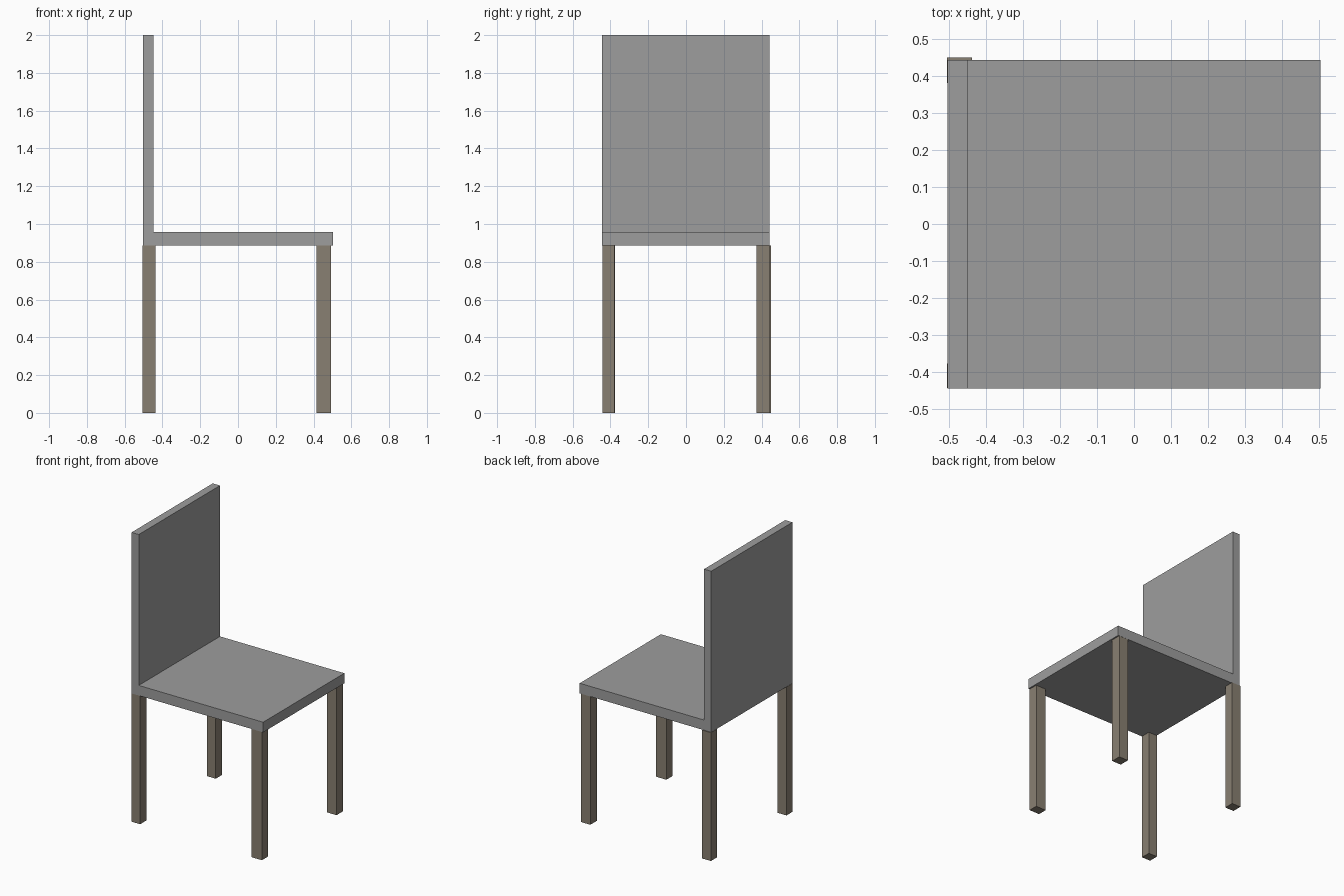
import bpy
import bmesh

if "Cube" in bpy.data.objects:
    bpy.data.objects.remove(bpy.data.objects["Cube"])


def material(name, rgb):
    m = bpy.data.materials.new(name)
    m.diffuse_color = (*rgb, 1.0)
    m.use_nodes = True
    m.node_tree.nodes["Principled BSDF"].inputs["Base Color"].default_value = m.diffuse_color
    return m


grey = material("grey", (0.34, 0.34, 0.34))
taupe = material("taupe", (0.25, 0.215, 0.168))


def prism(name, profile, direction, mat):
    """Extrude a planar profile along a direction into a closed solid."""
    bm = bmesh.new()
    face = bm.faces.new([bm.verts.new(p) for p in profile])
    out = bmesh.ops.extrude_face_region(bm, geom=[face], use_keep_orig=True)
    moved = [g for g in out["geom"] if isinstance(g, bmesh.types.BMVert)]
    bmesh.ops.translate(bm, verts=moved, vec=direction)
    bmesh.ops.recalc_face_normals(bm, faces=bm.faces[:])
    mesh = bpy.data.meshes.new(name)
    bm.to_mesh(mesh)
    bm.free()
    mesh.materials.append(mat)
    obj = bpy.data.objects.new(name, mesh)
    bpy.context.collection.objects.link(obj)
    return obj


SEAT_BOTTOM, SEAT_TOP = 0.887, 0.957

# Seat and backrest as one L-shaped slab
outline = [(-0.503, SEAT_BOTTOM), (0.503, SEAT_BOTTOM), (0.503, SEAT_TOP),
           (-0.448, SEAT_TOP), (-0.448, 2.0), (-0.503, 2.0)]
prism("seat_and_backrest", [(x, -0.444, z) for x, z in outline],
      (0, 0.887, 0), grey)

# Four square legs, each as x range and y range
legs = {
    "back_leg_right": (-0.505, -0.438, -0.443, -0.376),
    "back_leg_left": (-0.505, -0.437, 0.381, 0.449),
    "front_leg_right": (0.415, 0.493, -0.443, -0.378),
    "front_leg_left": (0.422, 0.493, 0.372, 0.442),
}
for name, (x0, x1, y0, y1) in legs.items():
    base = [(x0, y0, 0), (x1, y0, 0), (x1, y1, 0), (x0, y1, 0)]
    prism(name, base, (0, 0, SEAT_BOTTOM), taupe)
